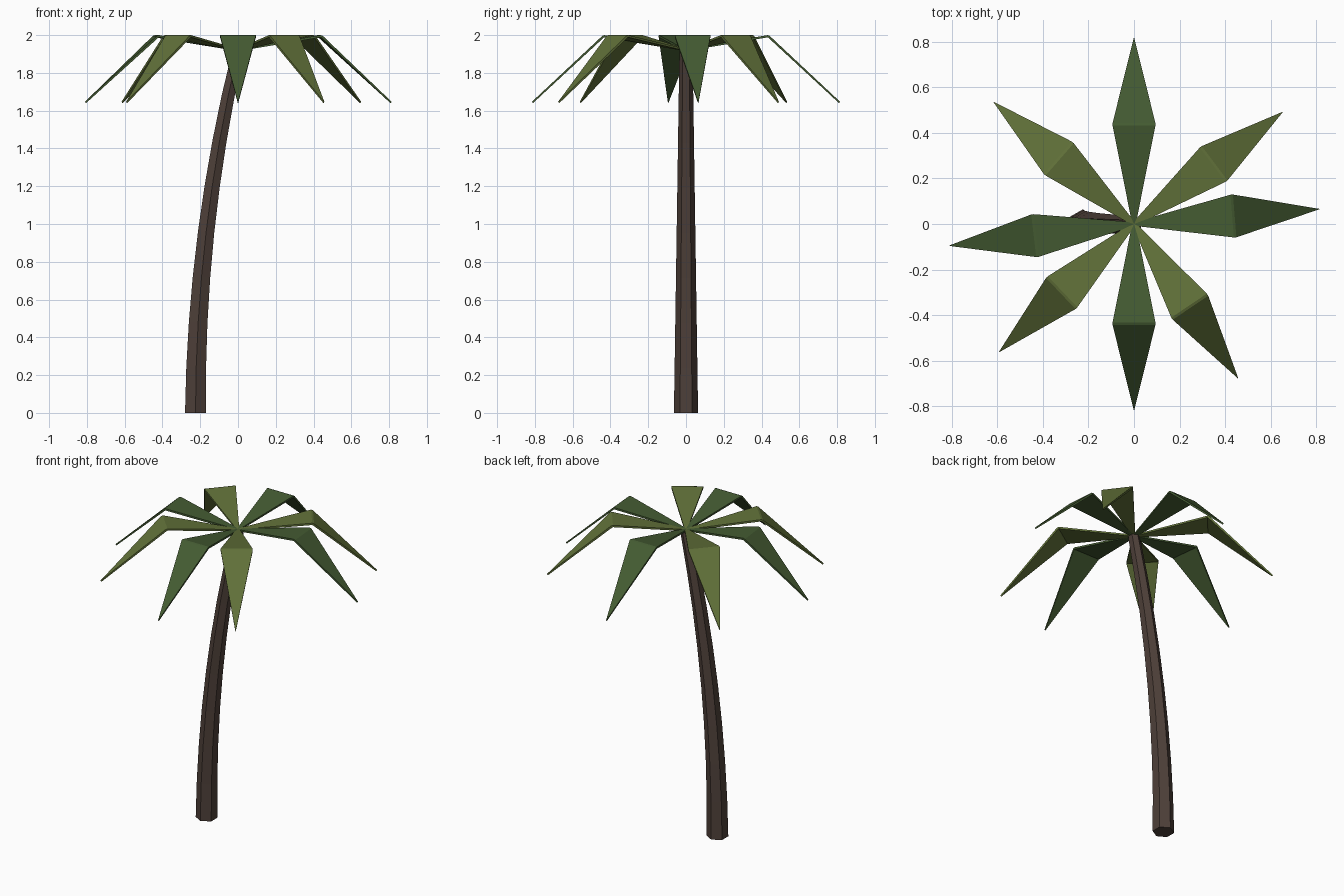
import bpy, bmesh, math

if "Cube" in bpy.data.objects:
    bpy.data.objects.remove(bpy.data.objects["Cube"])


def material(name, rgb):
    m = bpy.data.materials.new(name)
    m.diffuse_color = (*rgb, 1.0)
    m.use_nodes = True
    m.node_tree.nodes["Principled BSDF"].inputs["Base Color"].default_value = m.diffuse_color
    return m


BARK = material("bark brown", (0.076, 0.051, 0.041))
LIGHT = material("light leaf green", (0.120, 0.165, 0.041))
DARK = material("dark leaf green", (0.058, 0.105, 0.032))


def finish(bm, name, mat):
    bmesh.ops.recalc_face_normals(bm, faces=bm.faces)
    me = bpy.data.meshes.new(name)
    bm.to_mesh(me)
    bm.free()
    me.materials.append(mat)
    ob = bpy.data.objects.new(name, me)
    bpy.context.collection.objects.link(ob)
    return ob


def loft(bm, rings):
    """Join closed rings of points into a capped solid."""
    loops = [[bm.verts.new(p) for p in ring] for ring in rings]
    n = len(loops[0])
    for a, b in zip(loops, loops[1:]):
        for i in range(n):
            j = (i + 1) % n
            bm.faces.new((a[i], a[j], b[j], b[i]))
    bm.faces.new(loops[0])
    bm.faces.new(loops[-1])


# trunk: six-sided, tapering, leaning along a parabola
TOP, STEPS = 1.915, 8
rings = []
for s in range(STEPS + 1):
    t = s / STEPS
    cx = -0.225 * (1 - t * t)
    r = 0.064 + (0.035 - 0.064) * t
    slope = 0.45 * t / TOP if 0 < s < STEPS else 0
    ring = []
    for k in range(6):
        a = math.radians(30 + 60 * k)
        dx = r * math.cos(a)
        ring.append((cx + dx, r * math.sin(a), TOP * t - dx * slope))
    rings.append(ring)
bm = bmesh.new()
loft(bm, rings)
finish(bm, "trunk", BARK)

# leaf stations: (top r, top z, bottom r, bottom z, half width)
STATIONS = [
    (0.0, 1.926, 0.0, 1.915, 0.008),
    (0.432, 2.0, 0.432, 1.988, 0.094),
    (0.443, 1.996, 0.436, 1.986, 0.094),
    (0.816, 1.647, 0.810, 1.640, 0.001),
]
# leaves: eight folded blades, alternating greens
ANGLES = [90, 37, 4.6, -56, -90, -136.5, -173.3, 139]
for i, deg in enumerate(ANGLES):
    c, s = math.cos(math.radians(deg)), math.sin(math.radians(deg))

    def place(r, w, z):
        return (r * c - w * s, r * s + w * c, z)

    bm = bmesh.new()
    loft(bm, [[place(rt, w, zt), place(rt, -w, zt), place(rb, -w, zb), place(rb, w, zb)]
              for rt, zt, rb, zb, w in STATIONS])
    finish(bm, f"leaf_{i + 1}", LIGHT if i % 2 else DARK)
